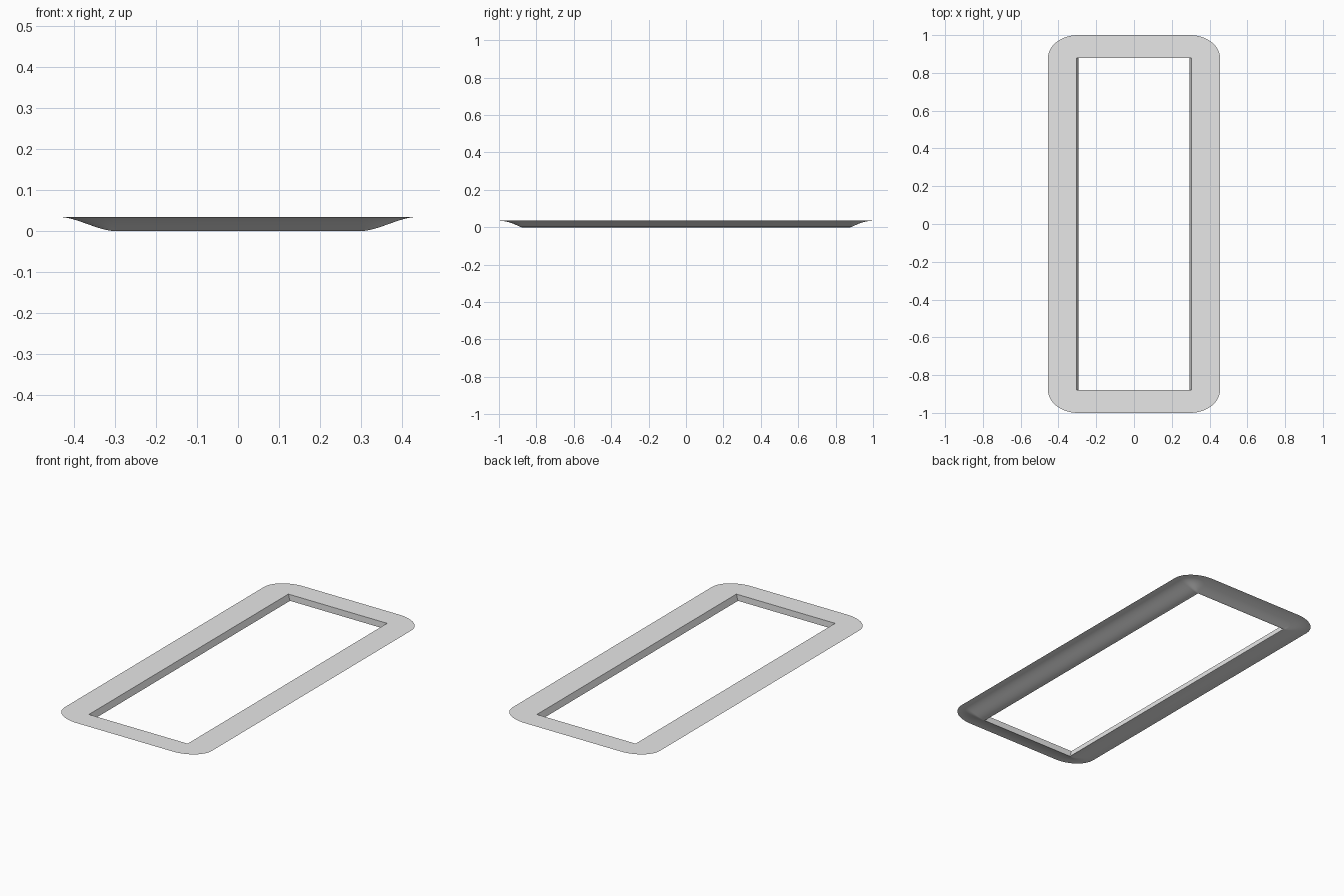
import bpy
import bmesh
from math import pi, sin, cos, radians

cube = bpy.data.objects.get("Cube")
if cube:
    bpy.data.objects.remove(cube, do_unlink=True)

HEIGHT = 0.035
TOP_X, FOOT_X, INNER_Y = 0.305, 0.295, 0.88   # opening half sizes
OUTER_X, OUTER_Y = 0.455, 1.0                 # rim half sizes
CORNER_STEPS, RINGS = 14, 14


def side_rise(t):
    """Ogee that flattens into a thin lip along the long sides."""
    s = min(t / 0.9, 1)
    return 0.97 * s * s * (3 - 2 * s) + 0.03 * t


def end_rise(t):
    """Rounded rise from a crisp lower edge along the short ends."""
    return sin(t * pi / 2)


def ring(bm, t):
    """Loop of the underside, growing from the opening to the rounded rim."""
    verts = []
    for quarter in range(4):
        for i in range(CORNER_STEPS + 1):
            a = (quarter + i / CORNER_STEPS) * pi / 2
            sx = 1 if quarter in (0, 3) else -1
            sy = 1 if quarter < 2 else -1
            x = sx * FOOT_X + (OUTER_X - FOOT_X) * t * cos(a)
            y = sy * INNER_Y + (OUTER_Y - INNER_Y) * t * sin(a)
            blend = cos(a) ** 2
            z = HEIGHT * (blend * side_rise(t) + (1 - blend) * end_rise(t))
            verts.append(bm.verts.new((x, y, z)))
    return verts


def bridge(bm, lower, upper):
    n = len(lower)
    for i in range(n):
        j = (i + 1) % n
        bm.faces.new((lower[i], lower[j], upper[j], upper[i]))


bm = bmesh.new()

# Curved underside
rings = [ring(bm, k / RINGS) for k in range(RINGS + 1)]
for lower, upper in zip(rings, rings[1:]):
    bridge(bm, lower, upper)

# Flat top and slanted opening walls
top_inner = []
for v in rings[0]:
    sx = 1 if v.co.x > 0 else -1
    top_inner.append(bm.verts.new((sx * TOP_X, v.co.y, HEIGHT)))
bridge(bm, rings[-1], top_inner)
bridge(bm, top_inner, rings[0])

# Merge the repeated points at the square corners of the opening
bmesh.ops.remove_doubles(bm, verts=bm.verts[:], dist=0.00002)
bmesh.ops.recalc_face_normals(bm, faces=bm.faces[:])

mesh = bpy.data.meshes.new("frame")
bm.to_mesh(mesh)
bm.free()
frame = bpy.data.objects.new("frame", mesh)
bpy.context.collection.objects.link(frame)

# Plain grey finish
grey = bpy.data.materials.new("light grey")
grey.use_nodes = True
colour = (0.8, 0.8, 0.8, 1)
grey.diffuse_color = colour
grey.node_tree.nodes["Principled BSDF"].inputs["Base Color"].default_value = colour
mesh.materials.append(grey)

bpy.ops.object.select_all(action="DESELECT")
frame.select_set(True)
bpy.context.view_layer.objects.active = frame
bpy.ops.object.shade_smooth_by_angle(angle=radians(30))
# Keep the flat top and thin rim crisp
for p in mesh.polygons:
    if p.normal.z > 0.9:
        p.use_smooth = False
